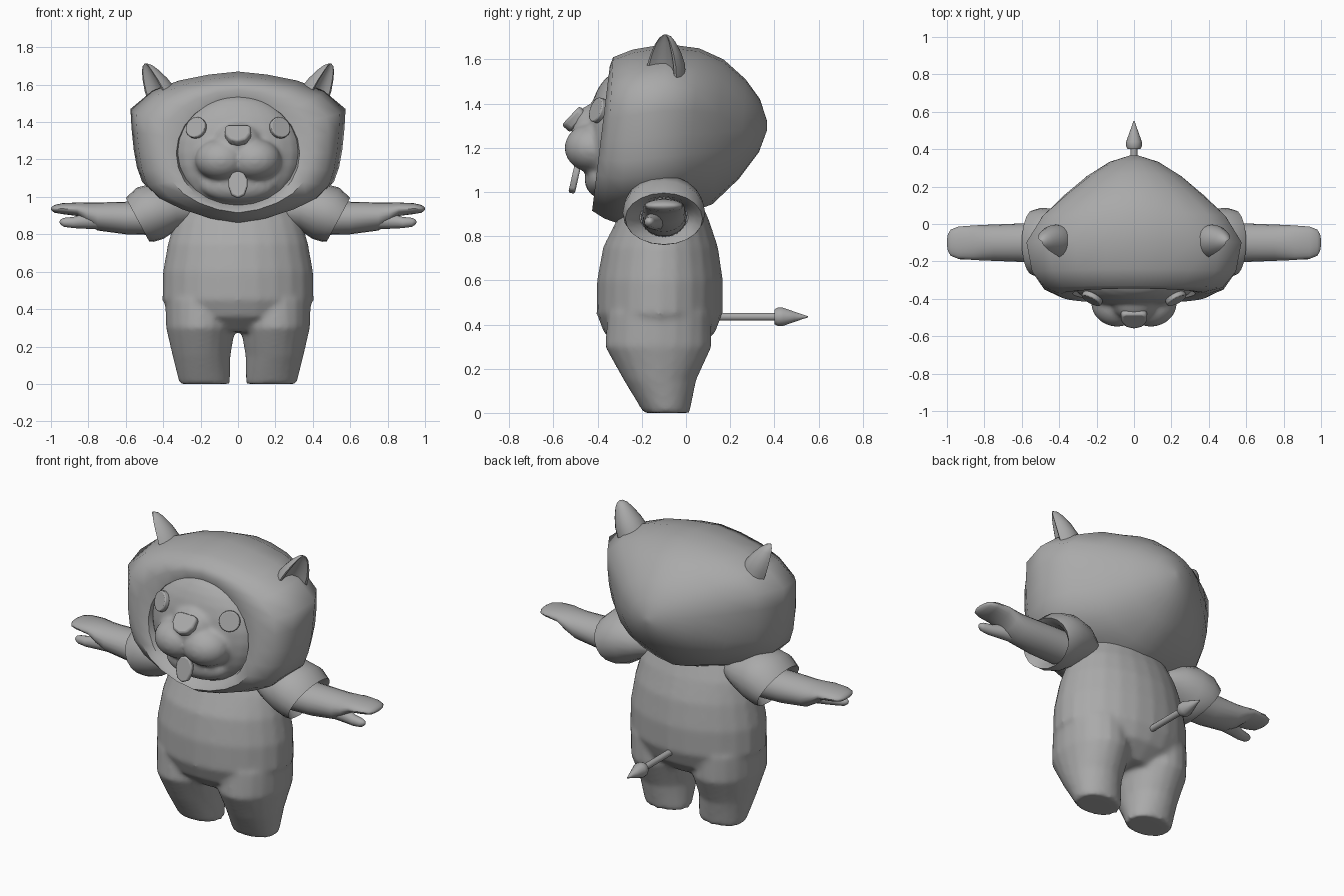
import bpy, bmesh, math
from mathutils import Vector, Matrix

cube = bpy.data.objects.get("Cube")
if cube:
    bpy.data.objects.remove(cube, do_unlink=True)

grey = bpy.data.materials.new("plain_grey")
grey.use_nodes = True
grey.diffuse_color = (0.4, 0.4, 0.4, 1)
for node in grey.node_tree.nodes:
    if node.type == 'BSDF_PRINCIPLED':
        node.inputs["Base Color"].default_value = grey.diffuse_color


def finish(name, bm, blend=None, angle=40):
    """Turn a bmesh into a smooth shaded object; blend melts overlapping lumps together."""
    bmesh.ops.recalc_face_normals(bm, faces=bm.faces)
    mesh = bpy.data.meshes.new(name)
    bm.to_mesh(mesh)
    bm.free()
    obj = bpy.data.objects.new(name, mesh)
    bpy.context.collection.objects.link(obj)
    mesh.materials.append(grey)
    bpy.ops.object.select_all(action='DESELECT')
    obj.select_set(True)
    bpy.context.view_layer.objects.active = obj
    bpy.ops.object.shade_smooth_by_angle(angle=math.radians(angle))
    if blend:
        remesh = obj.modifiers.new("merge", 'REMESH')
        remesh.mode = 'VOXEL'
        remesh.voxel_size = blend
        remesh.use_smooth_shade = True
        smooth = obj.modifiers.new("soften", 'SMOOTH')
        smooth.factor = 0.5
        smooth.iterations = 5
    return obj


def ring(centre, u, v, n=20):
    c, u, v = Vector(centre), Vector(u), Vector(v)
    return [c + u * math.cos(2 * math.pi * i / n) + v * math.sin(2 * math.pi * i / n)
            for i in range(n)]


def loft(bm, rings):
    loops = [[bm.verts.new(p) for p in r] for r in rings]
    n = len(loops[0])
    for a, b in zip(loops, loops[1:]):
        for i in range(n):
            j = (i + 1) % n
            bm.faces.new((a[i], a[j], b[j], b[i]))
    bm.faces.new(loops[0])
    bm.faces.new(loops[-1])


def ball(bm, centre, radii):
    m = Matrix.Translation(centre) @ Matrix.Diagonal((*radii, 1))
    bmesh.ops.create_uvsphere(bm, u_segments=24, v_segments=14, radius=1, matrix=m)


def plate(name, outline, depth, centre, normal, bevel):
    """Extruded flat outline that faces along normal."""
    quat = Vector(normal).to_track_quat('Z', 'Y')
    bm = bmesh.new()
    loft(bm, [[Vector(centre) + quat @ Vector((x, y, d)) for x, y in outline]
              for d in (0, depth)])
    obj = finish(name, bm)
    mod = obj.modifiers.new("round_edge", 'BEVEL')
    mod.width = bevel
    mod.segments = 2
    return obj


def mirrored(half):
    """Complete an outline given from top centre down the +x side to bottom centre."""
    return half + [(-x, y) for x, y in reversed(half) if x > 0]


# Body: torso and two legs melted together
bm = bmesh.new()
loft(bm, [ring((0, y, z), (rx, 0, 0), (0, ry, 0), 24) for z, rx, y, ry in (
    (.28, .2, -.12, .16), (.36, .36, -.12, .25), (.45, .405, -.12, .285),
    (.6, .402, -.118, .285), (.75, .375, -.115, .26), (.87, .34, -.105, .21),
    (1.0, .26, -.1, .15))])
for s in (1, -1):
    loft(bm, [ring((s * x, y, z), (rx, 0, 0), (0, ry, 0)) for z, x, rx, y, ry in (
        (0, .178, .135, -.088, .104), (.15, .195, .155, -.118, .165),
        (.3, .2, .185, -.125, .242), (.45, .2, .19, -.12, .235), (.55, .2, .15, -.12, .2))])
finish("body", bm, .015)

# Hood: outline rings running from the face opening to the back of the head
HOOD = [(0, 1), (.27, .98), (.55, .94), (.8, .87), (1, .75), (.99, .62), (.97, .48),
        (.94, .36), (.89, .26), (.76, .17), (.55, .1), (.28, .04), (0, 0)]
OVAL = [(math.sin(i * math.pi / 12), .5 + .5 * math.cos(i * math.pi / 12)) for i in range(12)]
OVAL.append((0, 0))
rings = []
for y_top, y_low, width, top, low, k in (
        (-.26, -.33, .31, 1.5, .97, 1), (-.335, -.41, .33, 1.53, .935, 1),
        (-.345, -.425, .40, 1.57, .915, .6), (-.33, -.37, .49, 1.61, .88, .25),
        (-.24, -.3, .545, 1.645, .855, 0), (-.09, -.12, .575, 1.67, .87, 0),
        (.06, 0, .5, 1.65, .9, .2), (.17, .12, .385, 1.6, .945, .5),
        (.27, .24, .255, 1.51, 1.06, .8), (.335, .33, .13, 1.42, 1.18, 1),
        (.367, .367, .02, 1.32, 1.28, 1)):
    half = [(a[0] * (1 - k) + b[0] * k, a[1] * (1 - k) + b[1] * k) for a, b in zip(HOOD, OVAL)]
    rings.append([Vector((u * width, y_low + (y_top - y_low) * w, low + (top - low) * w))
                  for u, w in mirrored(half)])
bm = bmesh.new()
loft(bm, rings)
finish("hood", bm, angle=50)

# Face with muzzle, bridge and chin
bm = bmesh.new()
ball(bm, (0, -.3, 1.235), (.34, .15, .31))
ball(bm, (0, -.4, 1.29), (.13, .12, .11))
ball(bm, (0, -.38, 1.06), (.2, .08, .09))
for s in (1, -1):
    ball(bm, (s * .09, -.422, 1.2), (.14, .128, .112))
finish("face", bm, .014)

# Nose and tongue
plate("nose", mirrored([(0, .055), (.05, .055), (.07, .04), (.068, -.01), (.045, -.05),
                        (0, -.065)]), .05, (0, -.483, 1.315), (0, -.73, .68), .012)
plate("tongue", mirrored([(0, .075), (.03, .065), (.05, .03), (.05, -.01), (.035, -.055),
                          (0, -.072)]), .03, (0, -.488, 1.06), (0, -.97, .22), .008)

for s, side in ((1, "left"), (-1, "right")):
    # Eye disc
    disc = [(.058 * math.cos(i * math.pi / 8), .058 * math.sin(i * math.pi / 8))
            for i in range(16)]
    plate(side + "_eye", disc, .03, (s * .217, -.385, 1.365), (s * .45, -.85, .3), .006)

    # Ear: leaning cone with a hollow facing out and forward
    out, across = Vector((s * .75, -.62, -.2)), Vector((s * .62, .78, 0))
    rings = []
    for x, z, r in ((.40, 1.51, .095), (.425, 1.57, .09), (.45, 1.625, .072),
                    (.475, 1.675, .047), (.487, 1.7, .028), (.493, 1.712, .008)):
        loop = []
        for i in range(20):
            a = i * math.pi / 10
            c = math.cos(a)
            depth = .9 - c if c > .45 else c
            loop.append(Vector((s * x, -.095, z)) + out * depth * r + across * math.sin(a) * r)
        rings.append(loop)
    bm = bmesh.new()
    loft(bm, rings)
    finish(side + "_ear", bm)

    # Sleeve: puffed cap with a slanted opening and inner lip
    bm = bmesh.new()
    loft(bm, [ring((s * (xt + xb) / 2, -.1, (zt + zb) / 2), (0, r, 0),
                   (s * (xt - xb) / 2, 0, (zt - zb) / 2))
              for xt, xb, zt, zb, r in (
        (.25, .25, 1.0, .85, .1), (.33, .33, 1.045, .82, .155), (.44, .4, 1.075, .775, .18),
        (.54, .45, 1.05, .76, .187), (.6, .475, .995, .762, .175),
        (.57, .45, .98, .79, .14), (.44, .42, .96, .81, .11))])
    finish(side + "_sleeve", bm)

    # Arm flattening into a mitten
    bm = bmesh.new()
    loft(bm, [ring((s * x, -.1, (top + low) / 2), (0, r, 0), (0, 0, (top - low) / 2))
              for x, top, low, r in (
        (.4, .978, .795, .105), (.6, .974, .8, .103), (.75, .97, .82, .097),
        (.81, .97, .855, .095), (.86, .97, .898, .092), (.94, .966, .908, .086),
        (.98, .957, .915, .07), (.995, .948, .925, .045), (1.0, .94, .933, .015))])
    finish(side + "_arm", bm)

    # Thumb
    bm = bmesh.new()
    loft(bm, [ring((s * x, y, z), (0, r, 0), (0, 0, r), 12) for x, y, z, r in (
        (.72, -.125, .875, .05), (.82, -.145, .87, .04), (.88, -.16, .863, .03),
        (.93, -.165, .864, .024), (.948, -.165, .866, .014), (.954, -.165, .866, .004))])
    finish(side + "_thumb", bm)

# Tail: thin rod with a pointed tip
bm = bmesh.new()
loft(bm, [ring((0, y, .435), (r, 0, 0), (0, 0, r), 14) for y, r in (
    (.1, .018), (.405, .018), (.4, .034), (.415, .042), (.44, .042), (.49, .024),
    (.53, .01), (.552, .003))])
finish("tail", bm)
